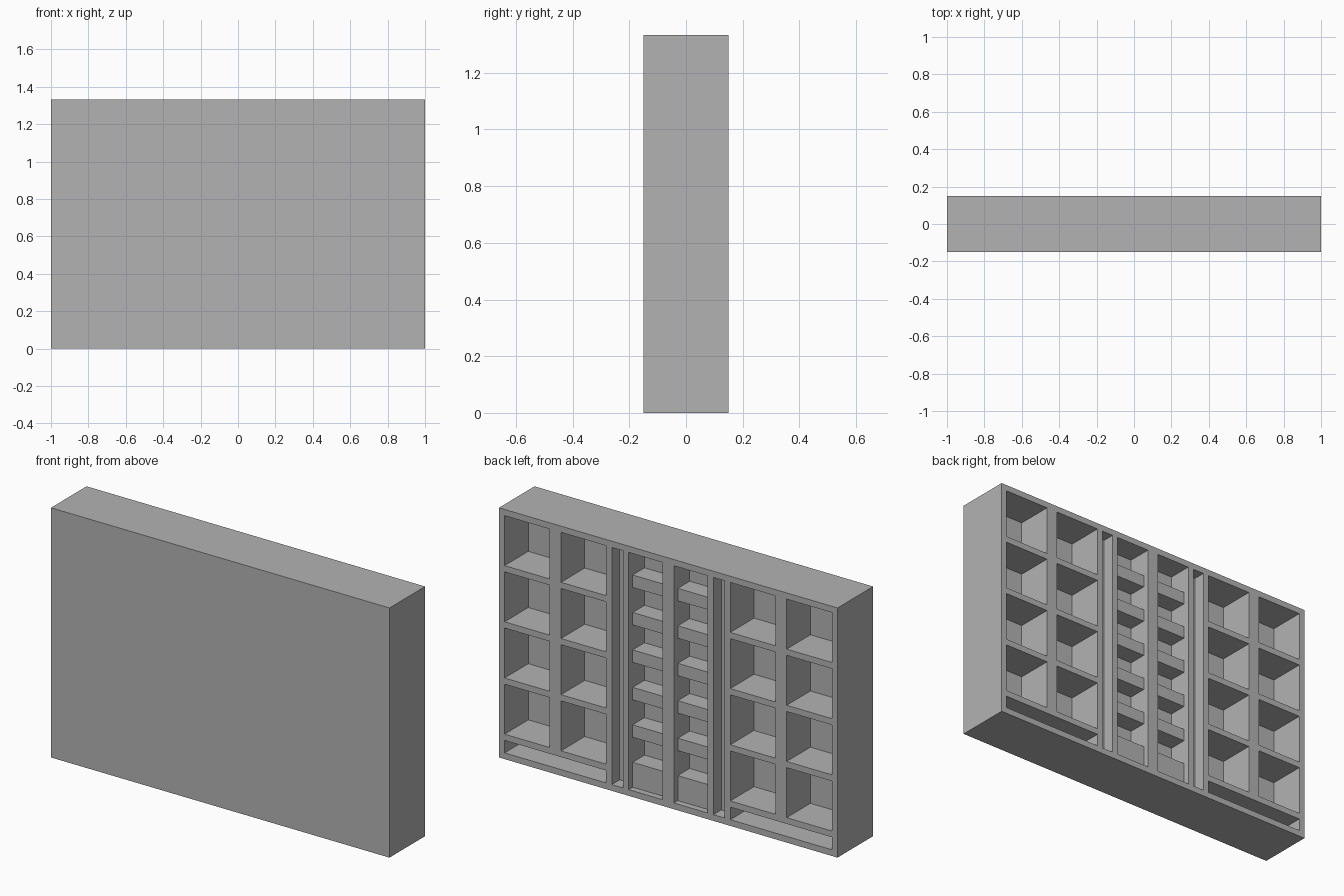
import bpy

if "Cube" in bpy.data.objects:
    bpy.data.objects.remove(bpy.data.objects["Cube"], do_unlink=True)

U = 1 / 30               # module: the case is 60 x 9 x 40 modules
W, D, H = 60, 9, 40
FACE = D / 2             # open side of the case, facing +y

grey = bpy.data.materials.new("plain grey")
grey.use_nodes = True
colour = (0.45, 0.45, 0.45, 1)
grey.diffuse_color = colour
grey.node_tree.nodes["Principled BSDF"].inputs["Base Color"].default_value = colour


def box(name, x, y, z):
    """Box from (low, high) pairs given in modules."""
    bpy.ops.mesh.primitive_cube_add(size=1, location=[sum(p) / 2 * U for p in (x, y, z)])
    obj = bpy.context.object
    obj.name = name
    obj.scale = [(p[1] - p[0]) * U for p in (x, y, z)]
    bpy.ops.object.transform_apply(location=True, rotation=True, scale=True)
    obj.data.materials.append(grey)
    return obj


case = box("case", (-W / 2, W / 2), (-D / 2, D / 2), (0, H))
cutters = []


def pocket(x, z, depth):
    """Mirrored pair of recesses sunk into the open side."""
    for span in (x, (-x[1], -x[0])):
        cutters.append(box("pocket_cutter", span, (FACE - depth, FACE + 1), z))


# Square cells, two columns of four on each side
for x in (11, 21):
    for row in range(4):
        pocket((x, x + 8), (4 + 9 * row, 12 + 9 * row), 6)
# Low wide tray under the cells
pocket((11, 29), (1, 3), 6)
# Shallow upright slots
pocket((8, 10), (1, 39), 2)
# Centre racks
pocket((1, 7), (1, 39), 4)

# Cut all the recesses at once
bpy.ops.object.select_all(action="DESELECT")
for c in cutters:
    c.select_set(True)
bpy.context.view_layer.objects.active = cutters[0]
bpy.ops.object.join()
cutter = bpy.context.object
cutter.hide_render = True
bpy.ops.object.select_all(action="DESELECT")
bpy.context.view_layer.objects.active = case
cut = case.modifiers.new("recesses", "BOOLEAN")
cut.operation = "DIFFERENCE"
cut.solver = "EXACT"
cut.object = cutter
bpy.ops.object.modifier_apply(modifier=cut.name)
bpy.data.objects.remove(cutter, do_unlink=True)

# Rack bars, set back from the face; the lowest is a solid block
for side, x in (("left", (1, 7)), ("right", (-7, -1))):
    box(side + "_rack_block", x, (FACE - 4, FACE - 1), (1, 5))
    for i in range(5):
        z = 9 + 6 * i
        box(f"{side}_rack_bar_{i + 1}", x, (FACE - 4, FACE - 1), (z, z + 2))
